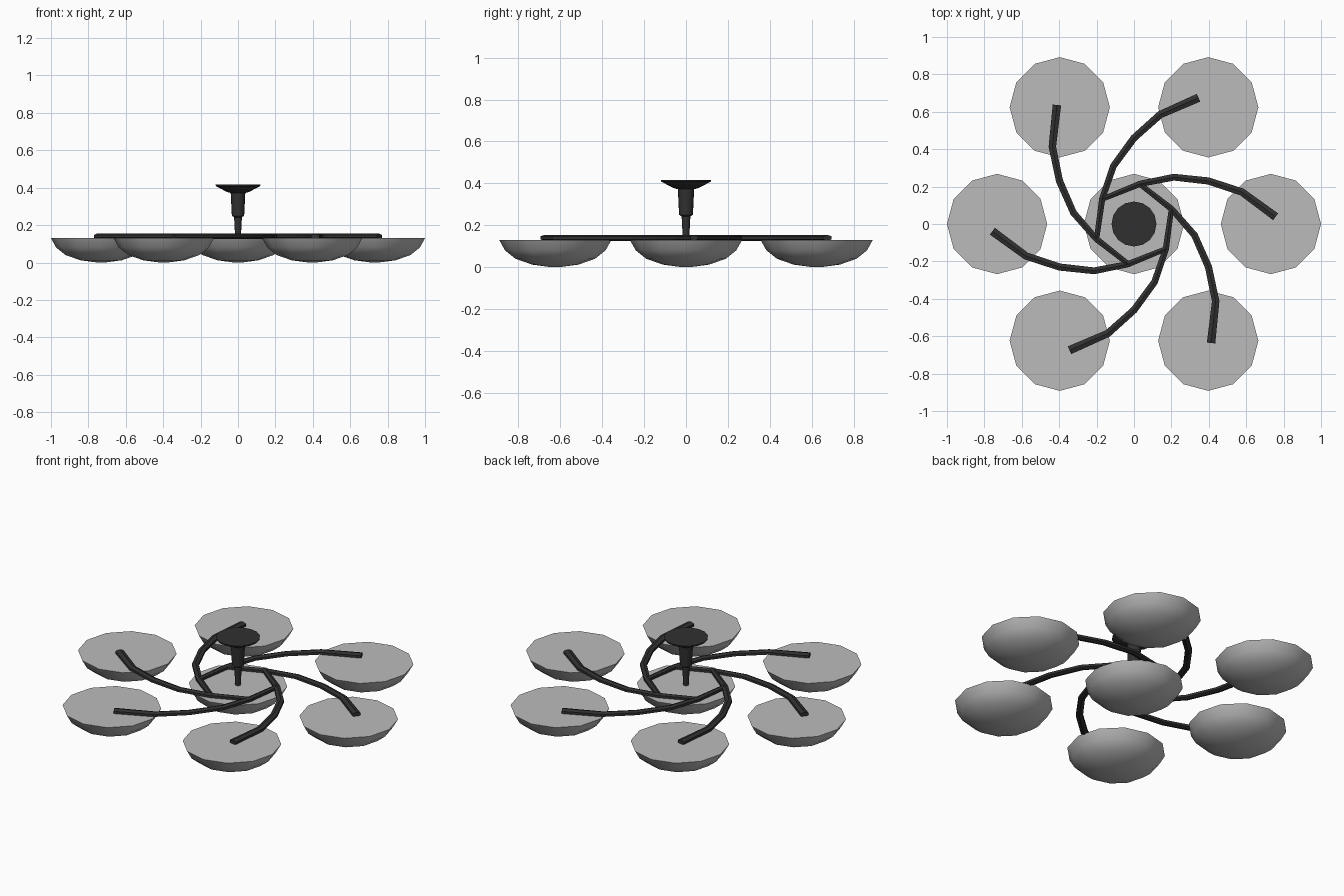
import bpy, bmesh, math
from mathutils import Vector, Matrix

cube = bpy.data.objects.get("Cube")
if cube:
    bpy.data.objects.remove(cube, do_unlink=True)


def material(name, value):
    m = bpy.data.materials.new(name)
    m.use_nodes = True
    colour = (value, value, value, 1)
    m.diffuse_color = colour
    m.node_tree.nodes["Principled BSDF"].inputs["Base Color"].default_value = colour
    return m


shade_grey = material("pale_grey_shade", 0.5)
metal_black = material("black_metal", 0.03)


def loft(name, rings, mat, angle):
    """Skin a list of equal-sized point rings and cap both ends."""
    bm = bmesh.new()
    loops = [[bm.verts.new(p) for p in ring] for ring in rings]
    n = len(rings[0])
    for a, b in zip(loops, loops[1:]):
        for i in range(n):
            j = (i + 1) % n
            bm.faces.new((a[i], a[j], b[j], b[i]))
    bm.faces.new(loops[0])
    bm.faces.new(loops[-1])
    bmesh.ops.remove_doubles(bm, verts=bm.verts, dist=0.0005)
    bmesh.ops.recalc_face_normals(bm, faces=bm.faces)
    me = bpy.data.meshes.new(name)
    bm.to_mesh(me)
    bm.free()
    me.materials.append(mat)
    ob = bpy.data.objects.new(name, me)
    bpy.context.collection.objects.link(ob)
    bpy.ops.object.select_all(action="DESELECT")
    ob.select_set(True)
    bpy.context.view_layer.objects.active = ob
    bpy.ops.object.shade_smooth_by_angle(angle=math.radians(angle))
    return ob


def lathe(name, profile, sides, mat, centre=(0, 0), angle=40):
    rings = [[(centre[0] + r * math.cos(math.tau * i / sides),
               centre[1] + r * math.sin(math.tau * i / sides), z)
              for i in range(sides)] for r, z in profile]
    return loft(name, rings, mat, angle)


# Seven shallow bowl shades: one central, six around it
bowl = [(0.268, 0.13), (0.24, 0.08), (0.19, 0.04), (0.11, 0.012), (0.02, 0)]
centres = {"centre": (0, 0), "left": (0.732, 0), "right": (-0.732, 0),
           "back_left": (0.397, 0.624), "back_right": (-0.397, 0.624),
           "front_left": (0.397, -0.624), "front_right": (-0.397, -0.624)}
for place, c in centres.items():
    lathe("bowl_shade_" + place, bowl, 12, shade_grey, c)

# Six curved arms, each tapering inward to lean on its neighbour
path = [Vector(p) for p in ((0.345, 0.675), (0.14, 0.585), (0, 0.46),
                            (-0.11, 0.31), (-0.17, 0.135), (-0.2, -0.08))]
widths = (0.026, 0.023, 0.022, 0.021, 0.019, 0.016)
for k in range(6):
    turn = Matrix.Rotation(k * math.tau / 6, 3, "Z")
    rings = []
    for i, (p, w) in enumerate(zip(path, widths)):
        along = (path[min(i + 1, 5)] - path[max(i - 1, 0)]).normalized()
        side = Vector((-along.y, along.x, 0))
        ring = []
        for s in range(6):
            a = math.tau * s / 6
            q = Vector((p.x, p.y, 0.14)) + side * w * math.sin(a)
            q.z += 0.014 * math.cos(a)
            ring.append(turn @ q)
        rings.append(ring)
    loft("arm_%d" % (k + 1), rings, metal_black, 35)

# Ceiling plate and stepped stem
stem = [(0.12, 0.417), (0.118, 0.408), (0.06, 0.378), (0.039, 0.372),
        (0.033, 0.25), (0.021, 0.242), (0.015, 0.13)]
lathe("ceiling_plate_and_stem", stem, 16, metal_black, angle=30)
